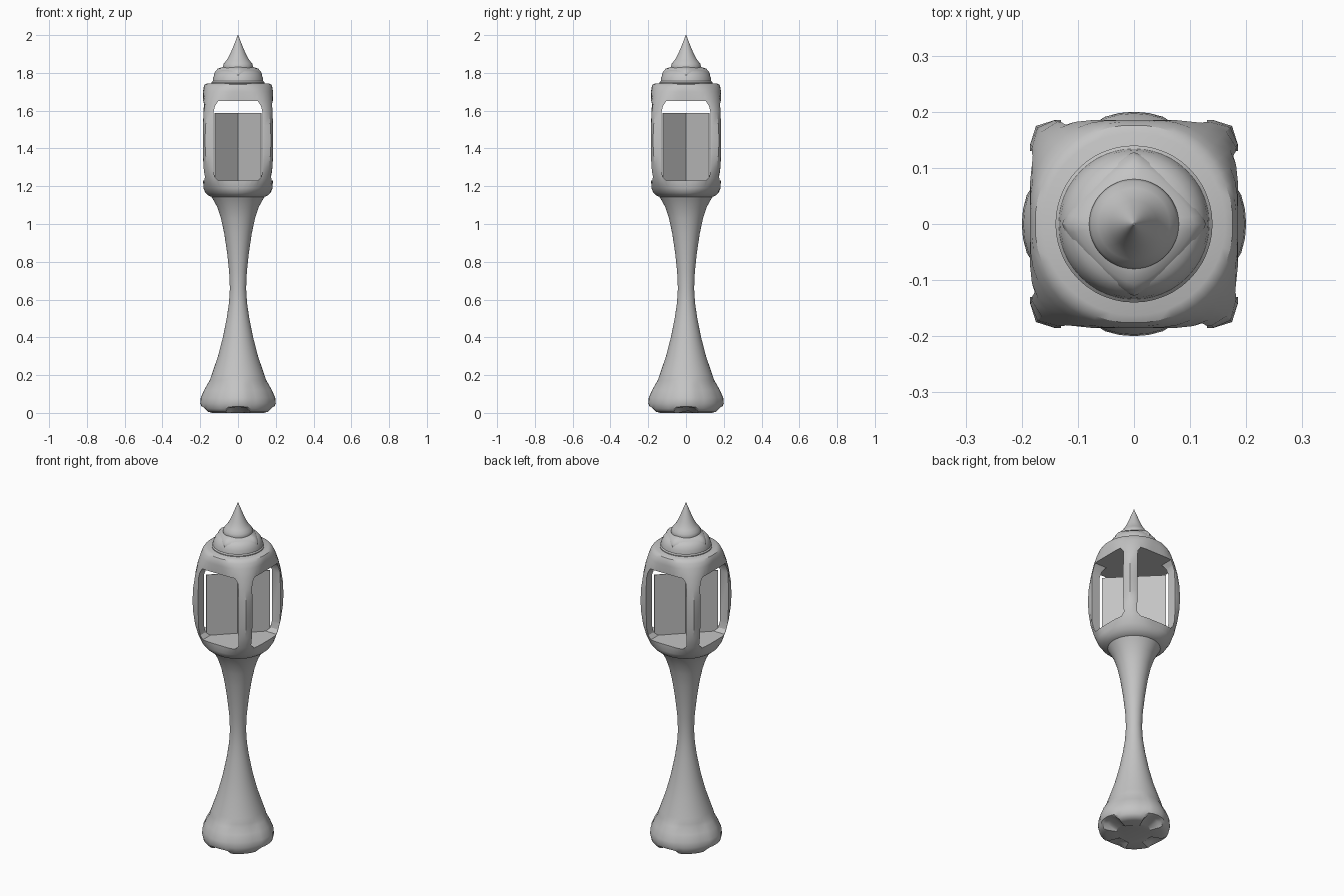
import bpy, bmesh, math

if "Cube" in bpy.data.objects:
    bpy.data.objects.remove(bpy.data.objects["Cube"])

grey = bpy.data.materials.new("stone_grey")
grey.diffuse_color = (0.55, 0.55, 0.55, 1)
grey.use_nodes = True
grey.node_tree.nodes["Principled BSDF"].inputs["Base Color"].default_value = grey.diffuse_color
N = 48


def make(name, bm, angle=35):
    bmesh.ops.recalc_face_normals(bm, faces=bm.faces)
    me = bpy.data.meshes.new(name)
    bm.to_mesh(me)
    bm.free()
    ob = bpy.data.objects.new(name, me)
    bpy.context.collection.objects.link(ob)
    me.materials.append(grey)
    if angle:
        smooth(ob, angle)
    return ob


def smooth(ob, angle):
    bpy.ops.object.select_all(action='DESELECT')
    ob.select_set(True)
    bpy.context.view_layer.objects.active = ob
    bpy.ops.object.shade_smooth_by_angle(angle=math.radians(angle))


def loft(name, rings, point, angle=35):
    """Skin closed rings; point(ring, theta) gives each position."""
    bm = bmesh.new()
    loops = [[bm.verts.new(point(r, 2 * math.pi * i / N)) for i in range(N)] for r in rings]
    for a, b in zip(loops, loops[1:]):
        for i in range(N):
            j = (i + 1) % N
            bm.faces.new((a[i], a[j], b[j], b[i]))
    bm.faces.new(loops[0])
    bm.faces.new(loops[-1])
    return make(name, bm, angle)


def round_point(ring, t):
    z, r = ring
    return (r * math.cos(t), r * math.sin(t), z)


def base_point(ring, t):
    # Underside is scalloped: raised on the four axes, low on the diagonals
    z, r, lift = ring
    k = abs(math.cos(2 * t)) ** 2 if abs(math.cos(t)) > 0.924 or abs(math.sin(t)) > 0.924 else 0
    r *= 1 - 0.04 * (1 - k) * (z < 0.17)
    return (r * math.cos(t), r * math.sin(t), z + lift * k)


def square_point(ring, t):
    # Rounded square of half width w with corner radius r
    z, w, r = ring
    c, s = math.cos(t), math.sin(t)
    m = w - r
    sx, sy = abs(c), abs(s)
    d = w / max(sx, sy)
    if d * sx > m and d * sy > m:
        p = m * (sx + sy)
        d = p + math.sqrt(max(0, p * p - 2 * m * m + r * r))
    return (d * c, d * s, z)


# Waisted stem flaring into the foot
loft("stem_and_foot", [
    (0.0, 0.10, 0.012), (0.0, 0.155, 0.035), (0.006, 0.178, 0.025), (0.022, 0.193, 0.012),
    (0.05, 0.2, 0), (0.08, 0.197, 0), (0.12, 0.18, 0), (0.155, 0.16, 0), (0.172, 0.15, 0),
    (0.2, 0.14, 0), (0.3, 0.106, 0), (0.4, 0.08, 0), (0.5, 0.06, 0), (0.58, 0.048, 0),
    (0.66, 0.043, 0), (0.75, 0.047, 0), (0.85, 0.058, 0), (0.95, 0.073, 0),
    (1.03, 0.09, 0), (1.09, 0.11, 0), (1.13, 0.132, 0), (1.16, 0.15, 0)], base_point)

# Lantern housing: round at the ends, square in the middle
housing = loft("lantern_housing", [
    (1.14, 0.13, 0.13), (1.15, 0.155, 0.155), (1.165, 0.173, 0.17), (1.19, 0.183, 0.155),
    (1.24, 0.185, 0.11), (1.3, 0.185, 0.07), (1.37, 0.185, 0.045), (1.44, 0.185, 0.035),
    (1.52, 0.185, 0.045), (1.59, 0.185, 0.07), (1.65, 0.185, 0.105), (1.7, 0.185, 0.145),
    (1.725, 0.182, 0.165), (1.738, 0.176, 0.17), (1.745, 0.163, 0.163)], square_point, 0)

# Windows cut straight through on both axes
outline = [(-0.105, 1.23), (0.105, 1.23), (0.124, 1.25), (0.13, 1.285), (0.13, 1.59),
           (0.122, 1.625), (0.105, 1.65), (-0.105, 1.65), (-0.122, 1.625), (-0.13, 1.59),
           (-0.13, 1.285), (-0.124, 1.25)]
for axis in (0, 1):
    bm = bmesh.new()
    ends = [[bm.verts.new((a, e, z) if axis else (e, a, z)) for a, z in outline]
            for e in (-0.4, 0.4)]
    for loop in ends:
        bm.faces.new(loop)
    for i in range(len(outline)):
        j = (i + 1) % len(outline)
        bm.faces.new((ends[0][i], ends[0][j], ends[1][j], ends[1][i]))
    cutter = make("window_cutter", bm, 0)
    cutter.hide_render = True
    mod = housing.modifiers.new("window", 'BOOLEAN')
    mod.operation = 'DIFFERENCE'
    mod.solver = 'EXACT'
    mod.object = cutter
    bpy.context.view_layer.objects.active = housing
    bpy.ops.object.modifier_apply(modifier=mod.name)
    bpy.data.objects.remove(cutter)
smooth(housing, 30)

# Crossed upright panels inside the lantern
for k in (1, -1):
    bm = bmesh.new()
    bmesh.ops.create_cube(bm, size=1)
    for v in bm.verts:
        x, y, z = v.co.x * 0.345, v.co.y * 0.004, v.co.z * 0.375 + 1.4
        c = math.sqrt(0.5)
        v.co = (c * (x - k * y), c * (k * x + y), z)
    make("inner_panel", bm, 0)

# Stepped cap and pointed finial
loft("cap_and_finial", [
    (1.735, 0.14), (1.75, 0.14), (1.756, 0.134), (1.775, 0.131), (1.795, 0.122),
    (1.81, 0.108), (1.818, 0.09), (1.82, 0.078), (1.832, 0.08), (1.848, 0.076),
    (1.863, 0.064), (1.88, 0.052), (1.9, 0.042), (1.93, 0.029), (1.96, 0.017),
    (1.985, 0.007), (2.0, 0.0015)], round_point)

# Four-pointed collar draped over the cap
loft("pointed_collar", [(1.775, 0.127), (1.79, 0.128), (1.805, 0.122), (1.822, 0.108),
                        (1.832, 0.08), (1.835, 0.06)],
     lambda q, t: round_point((q[0], q[1] * (1 - 0.16 * abs(math.sin(2 * t)))), t))
